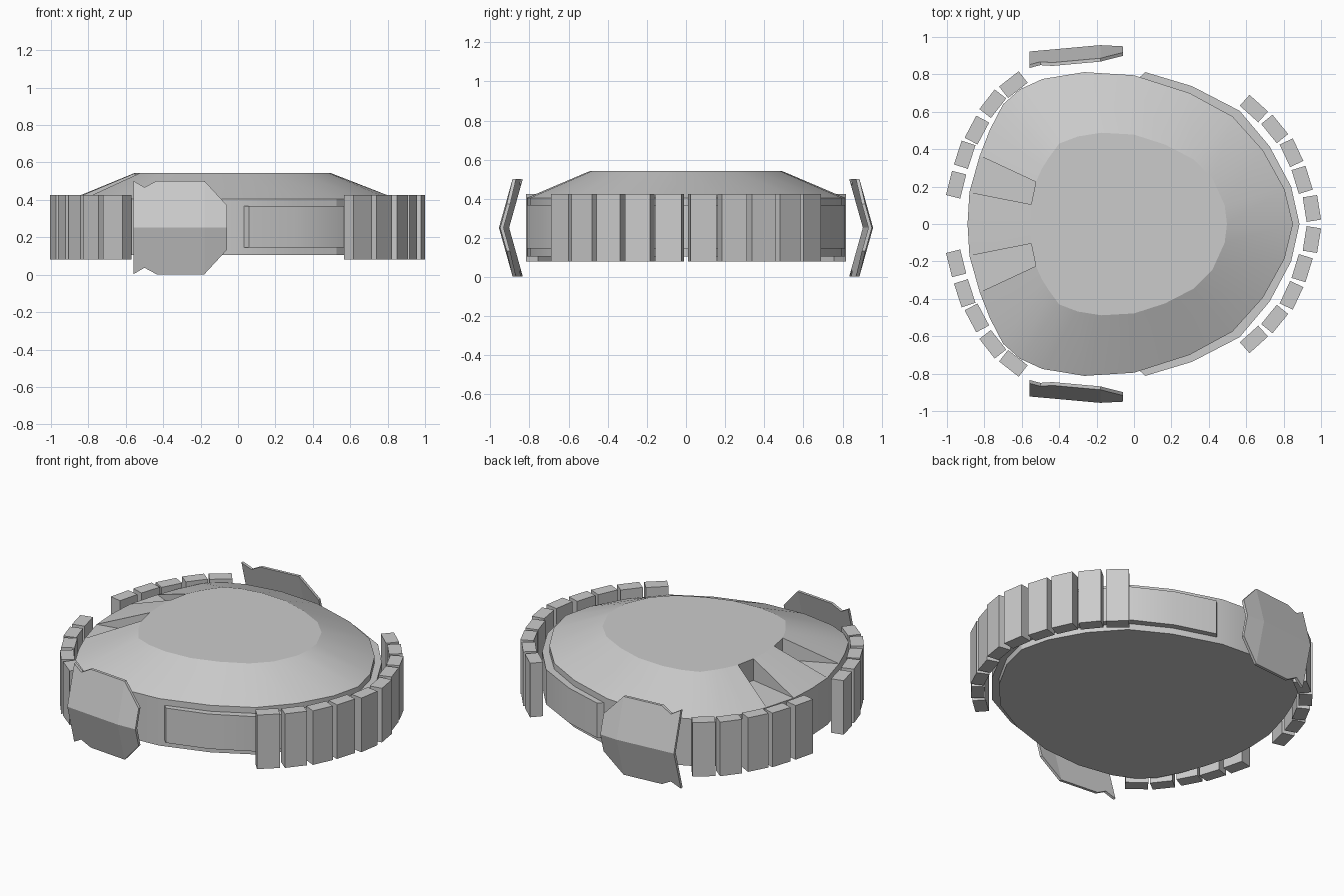
import bpy, bmesh
from math import radians

if "Cube" in bpy.data.objects:
    bpy.data.objects.remove(bpy.data.objects["Cube"])


def make(name, verts, faces, smooth=None):
    me = bpy.data.meshes.new(name)
    me.from_pydata(verts, [], faces)
    bm = bmesh.new()
    bm.from_mesh(me)
    bmesh.ops.remove_doubles(bm, verts=bm.verts, dist=0.0005)
    bmesh.ops.recalc_face_normals(bm, faces=bm.faces)
    bm.to_mesh(me)
    bm.free()
    ob = bpy.data.objects.new(name, me)
    bpy.context.collection.objects.link(ob)
    if smooth:
        bpy.ops.object.select_all(action='DESELECT')
        bpy.context.view_layer.objects.active = ob
        ob.select_set(True)
        bpy.ops.object.shade_smooth_by_angle(angle=radians(smooth))
    return ob


def mirrored(half):
    """Close a half outline (rear to front, y >= 0) across y = 0."""
    return half + [(x, -y) for x, y in reversed(half) if y > 0]


# Hull: vertical wall, sloping roof with two rear notches, flat plateau
rim = mirrored([(-.89, 0), (-.88, .17), (-.825, .365), (-.77, .505), (-.70, .64),
                (-.61, .72), (-.49, .775), (-.265, .812), (0, .795), (.297, .70),
                (.527, .575), (.69, .393), (.805, .185), (.85, 0)])
plateau = mirrored([(-.555, 0), (-.55, .105), (-.525, .225), (-.49, .30), (-.455, .355),
                    (-.40, .43), (-.30, .468), (-.175, .488), (0, .478), (.165, .425),
                    (.32, .345), (.42, .243), (.485, .10), (.497, 0)])
n = len(rim)
Z_BASE, Z_RIM, Z_TOP = .105, .405, .543
verts = [(x, y, Z_BASE) for x, y in rim] + [(x, y, Z_RIM) for x, y in rim]
verts += [(x, y, Z_TOP) for x, y in plateau] + [(x, y, Z_RIM) for x, y in plateau]
faces = [tuple(range(n)), tuple(range(2 * n, 3 * n))]
for i in range(n):
    j = (i + 1) % n
    faces.append((i, j, n + j, n + i))
    if i in (1, n - 2):      # notch: level floor, back wall, two triangular sides
        faces += [(n + i, n + j, 3 * n + j, 3 * n + i),
                  (3 * n + i, 3 * n + j, 2 * n + j, 2 * n + i),
                  (n + i, 3 * n + i, 2 * n + i),
                  (n + j, 3 * n + j, 2 * n + j)]
    else:
        faces.append((n + i, n + j, 2 * n + j, 2 * n + i))
used = sorted({v for f in faces for v in f})
remap = {v: k for k, v in enumerate(used)}
make("hull", [verts[v] for v in used], [tuple(remap[v] for v in f) for f in faces], 19)

# Raised belt wrapping the rounded end of the hull
outer = [(.06, .812), (.31, .737), (.565, .605), (.725, .415), (.84, .20), (.885, 0)]
inner = [(.02, .775), (.29, .69), (.52, .565), (.68, .385), (.79, .18), (.84, 0)]
outer, inner = mirrored(outer), mirrored(inner)
# rotating sections: outer low, outer high, inner high, inner low
verts = []
for (ox, oy), (ix, iy) in zip(outer, inner):
    verts += [(ox, oy, .145), (ox, oy, .367), (ix, iy, .367), (ix, iy, .145)]
m = len(outer)
faces = [(0, 1, 2, 3), tuple(range(4 * m - 4, 4 * m))]
for i in range(m - 1):
    for k in range(4):
        a, b = 4 * i + k, 4 * i + (k + 1) % 4
        faces.append((a, b, b + 4, a + 4))
make("side_belt", verts, faces, 30)


# Upright armour blocks standing around both ends
def block(name, x, y, angle):
    bpy.ops.mesh.primitive_cube_add(size=1, location=(x, y, .2525),
                                    rotation=(0, 0, radians(angle)))
    ob = bpy.context.object
    ob.name = name
    ob.scale = (.078, .133, .345)


front = [(.951, .083, 9), (.899, .236, 17), (.842, .381, 25), (.752, .508, 39), (.641, .617, 48)]
rear = [(-.951, .21, -14), (-.905, .37, -18), (-.84, .502, -28), (-.755, .643, -38), (-.645, .745, -52)]
for label, ring in (("front", front), ("rear", rear)):
    for i, (x, y, a) in enumerate(ring):
        block(f"{label}_block_left_{i + 1}", x, y, a)
        block(f"{label}_block_right_{i + 1}", x, -y, -a)


# Folded side plates: two sloping halves meeting along a central ridge
def plate(name, side):
    def y(x, h):
        return side * (.922 + .09 * (min(x, -.18) + .56) - .05 * max(0, x + .18) - .28 * h)

    main = [(-.56, 0), (-.18, 0), (-.18, .25), (-.435, .25), (-.50, .215), (-.56, .25)]
    nose = [(-.18, 0), (-.06, 0), (-.06, .12), (-.18, .25)]
    verts, faces = [], []
    for up in (1, -1):
        for poly in (main, nose):
            # each polygon gets an outer and an inner skin
            for t in (0, .018):
                s = len(verts)
                verts.extend((x, y(x, h) - side * t, .252 + up * h) for x, h in poly)
                faces.append(tuple(range(s, s + len(poly))))
            c = len(poly)
            s = len(verts) - 2 * c
            # edge walls everywhere except along the shared seams
            for i in range(c):
                j = (i + 1) % c
                ridge = poly[i][1] == 0 and poly[j][1] == 0
                seam = poly[i][0] == poly[j][0] == -.18
                if not (ridge or seam):
                    faces.append((s + i, s + j, s + c + j, s + c + i))
    make(name, verts, faces)


plate("side_plate_left", 1)
plate("side_plate_right", -1)
